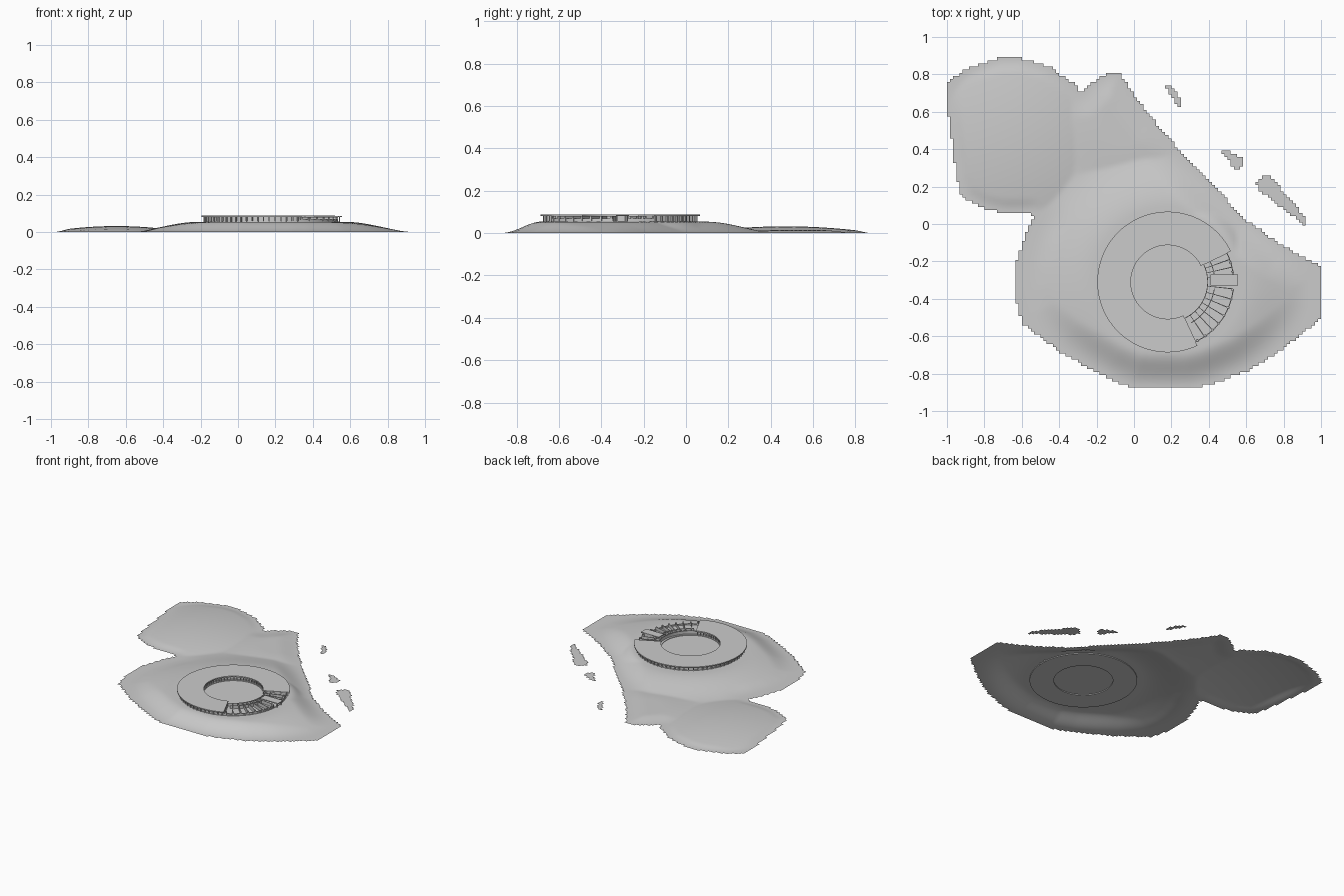
import bpy, bmesh, math
from mathutils import Vector

if "Cube" in bpy.data.objects:
    bpy.data.objects.remove(bpy.data.objects["Cube"])

CX, CY = 0.18, -0.31          # centre of the ring building

COAST = [(-1.02, .74), (-.9, .83), (-.72, .885), (-.6, .885), (-.45, .84), (-.32, .75),
         (-.28, .70), (-.22, .76), (-.13, .81), (-.07, .80), (0, .69), (.1, .56),
         (.22, .42), (.4, .23), (.6, .02), (.8, -.12), (1.02, -.235), (1.02, -.48),
         (.92, -.57), (.78, -.68), (.6, -.79), (.4, -.86), (.3, -.88), (0, -.88),
         (-.15, -.82), (-.4, -.68), (-.6, -.53), (-.64, -.35), (-.63, -.2),
         (-.58, -.05), (-.54, .03), (-.55, .06), (-.7, .06), (-.8, .08), (-.92, .14),
         (-.95, .25), (-.98, .5)]
ISLANDS = [[(.165, .745), (.2, .745), (.255, .66), (.25, .63), (.23, .63)],
           [(.45, .395), (.49, .395), (.595, .34), (.58, .31), (.55, .29)],
           [(.65, .22), (.71, .265), (.76, .22), (.92, .03), (.915, -.005), (.88, .02),
            (.8, .08), (.67, .18)]]


def smooth(t):
    t = max(0, min(1, t))
    return t * t * (3 - 2 * t)


def inside(x, y, poly):
    hit = False
    for (ax, ay), (bx, by) in zip(poly, poly[1:] + poly[:1]):
        if (ay > y) != (by > y) and x < (bx - ax) * (y - ay) / (by - ay) + ax:
            hit = not hit
    return hit


def shore_distance(x, y):
    if not inside(x, y, COAST):
        return 0
    best = 9
    for (ax, ay), (bx, by) in zip(COAST, COAST[1:] + COAST[:1]):
        dx, dy = bx - ax, by - ay
        t = max(0, min(1, ((x - ax) * dx + (y - ay) * dy) / (dx * dx + dy * dy)))
        best = min(best, math.hypot(x - ax - t * dx, y - ay - t * dy))
    return best


def height(x, y):
    d = shore_distance(x, y)
    r = math.hypot(x - CX, y - CY)
    main = .054 * max(smooth(d / .2) * smooth((.78 - r) / .38), smooth((.5 - r) / .12))
    west = .032 * max(0, 1 - ((x + .65) / .37) ** 2 - ((y - .47) / .43) ** 2) * smooth(d / .08)
    north = .014 * smooth(d / .14) * smooth((.42 - math.hypot(x + .05, y - .55)) / .3)
    return max(main, west, north)


def finish(bm, name, angle=30):
    me = bpy.data.meshes.new(name)
    bm.to_mesh(me)
    bm.free()
    ob = bpy.data.objects.new(name, me)
    bpy.context.collection.objects.link(ob)
    bpy.ops.object.select_all(action='DESELECT')
    ob.select_set(True)
    bpy.context.view_layer.objects.active = ob
    bpy.ops.object.shade_smooth_by_angle(angle=math.radians(angle))
    return ob


def land(name, polys, hfun):
    """Stair-edged grid sheet clipped to outlines."""
    bm, verts, n = bmesh.new(), {}, 60

    def vert(i, j):
        if (i, j) not in verts:
            x, y = i / n - 1, j / n - .875
            verts[i, j] = bm.verts.new((x, y, hfun(x, y)))
        return verts[i, j]
    for i in range(2 * n):
        for j in range(int(1.77 * n)):
            x, y = (i + .5) / n - 1, (j + .5) / n - .875
            if any(inside(x, y, p) for p in polys):
                bm.faces.new([vert(i, j), vert(i + 1, j), vert(i + 1, j + 1), vert(i, j + 1)])
    return finish(bm, name, 40)


def arc(bm, r0, r1, z0, z1, a0=0, a1=360, step=3):
    """Curved block between two radii, heights and angles (degrees)."""
    full = a1 - a0 >= 360
    n = max(1, round((a1 - a0) / step))
    rows = []
    for k in range(n if full else n + 1):
        a = math.radians(a0 + (a1 - a0) * k / n)
        c, s = math.cos(a), math.sin(a)
        rows.append([bm.verts.new((CX + r * c, CY + r * s, z))
                     for r, z in ((r0, z0), (r1, z0), (r1, z1), (r0, z1))])
    pairs = list(zip(rows, rows[1:])) + ([(rows[-1], rows[0])] if full else [])
    for p, q in pairs:
        for m in range(4):
            o = (m + 1) % 4
            bm.faces.new([p[m], q[m], q[o], p[o]])
    if not full:
        bm.faces.new(rows[0])
        bm.faces.new(rows[-1][::-1])
    bmesh.ops.recalc_face_normals(bm, faces=bm.faces)


def arcs(name, specs):
    bm = bmesh.new()
    for s in specs:
        arc(bm, *s)
    return finish(bm, name)


def box(name, lo, hi):
    bm = bmesh.new()
    bmesh.ops.create_cube(bm, size=1)
    for v in bm.verts:
        v.co = Vector([(a + b) / 2 + c * (b - a) for a, b, c in zip(lo, hi, v.co)])
    return finish(bm, name)


# Land
land("terrain", [COAST], height)
land("islands", ISLANDS, lambda x, y: .001)

# Ring building: floor, roof left open on the east side, walls
arcs("ring_floor", [(.197, .358, .048, .058)])
arcs("ring_roof", [(.197, .376, .080, .088, 26, 295)])
arcs("outer_wall", [(.350, .355, .057, .081, 26, 295), (.350, .355, .057, .068, -65, -6),
                    (.350, .355, .057, .068, 6, 26)])
arcs("inner_wall", [(.212, .216, .057, .081, 26, 295), (.212, .216, .057, .081, -65, 26)])

# Colonnades on both faces
arcs("outer_columns", [(.355, .365, .055, .081, a - .5, a + .5) for a in range(28, 294, 5)])
arcs("inner_columns", [(.199, .206, .055, .081, a - .7, a + .7) for a in range(28, 294, 6)])

# Exposed rooms in the open sector
arcs("room_partitions", [(.216, .352, .057, .081, a - .4, a + .4)
                         for a in (-65, -56, -47, -39, -31, -23, -15, -6, 6, 13, 20, 26)])
arcs("corridor_wall", [(.250, .254, .057, .081, -60, -8), (.250, .254, .057, .081, 8, 26)])
arcs("facade_piers", [(.344, .358, .057, .081, a - .8, a + .8) for a in range(-63, 25, 8)
                      if abs(a) > 6])

# Entrance canopy with posts
box("entrance_canopy", (.41, -.33, .080), (.555, -.27, .086))
for i, y in enumerate((-.327, -.279)):
    box(f"canopy_post_{i + 1}", (.54, y, .045), (.546, y + .006, .081))
